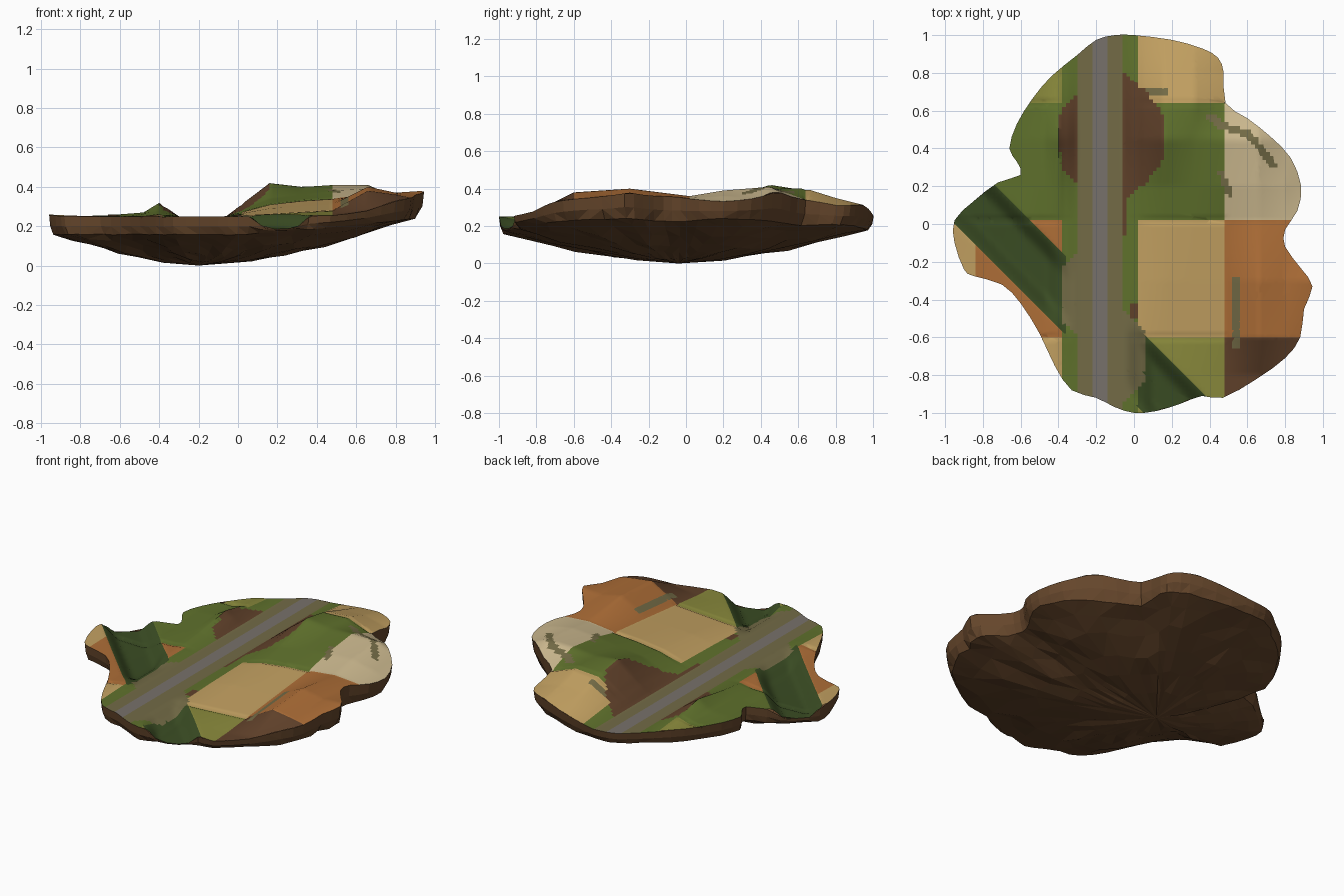
import bpy, bmesh, math, random
from mathutils import Vector

if "Cube" in bpy.data.objects:
    bpy.data.objects.remove(bpy.data.objects["Cube"])

random.seed(11)

# ---- palette (sRGB bytes converted to linear) ----
PALETTE = [
    ("grass_green", (95, 113, 44)), ("river_green", (58, 76, 35)),
    ("field_tan", (194, 160, 97)), ("clay_orange", (174, 110, 55)),
    ("meadow_olive", (138, 138, 60)), ("pale_sand", (204, 185, 143)),
    ("earth_brown", (96, 65, 42)), ("verge_olive", (115, 107, 70)),
    ("road_grey", (119, 113, 107)), ("rock_brown", (101, 70, 43))]
GRASS, RIVER, TAN, CLAY, MEADOW, SAND, EARTH, VERGE, ROAD, ROCK = range(10)


def linear(c):
    c /= 255
    return c / 12.92 if c <= 0.04045 else ((c + 0.055) / 1.055) ** 2.4


mats = []
for name, rgb in PALETTE:
    m = bpy.data.materials.new(name)
    m.diffuse_color = (*[linear(c) for c in rgb], 1)
    m.use_nodes = True
    m.node_tree.nodes["Principled BSDF"].inputs["Base Color"].default_value = m.diffuse_color
    mats.append(m)

# ---- coastline, clockwise ----
SHORE = [
    (0, 1), (.2, .975), (.36, .93), (.445, .88), (.475, .8), (.485, .64), (.6, .56),
    (.72, .465), (.83, .35), (.885, .2), (.865, .07), (.8, -.03), (.8, -.12),
    (.88, -.23), (.945, -.33), (.9, -.45), (.88, -.6), (.8, -.71), (.65, -.82),
    (.47, -.92), (.36, -.91), (.25, -.95), (.12, -.99), (0, -1), (-.1, -.97),
    (-.2, -.92), (-.33, -.88), (-.42, -.75), (-.5, -.58), (-.6, -.42), (-.7, -.32),
    (-.85, -.275), (-.9, -.24), (-.95, -.1), (-.95, .02), (-.85, .12), (-.72, .22),
    (-.6, .26), (-.62, .33), (-.66, .4), (-.62, .53), (-.54, .66), (-.44, .78),
    (-.3, .895), (-.2, .975), (-.1, 1)]
outline = []
n = len(SHORE)
for i in range(n):
    p0, p1, p2, p3 = [Vector(SHORE[(i + k) % n]) for k in (-1, 0, 1, 2)]
    outline += [p1, (9 * (p1 + p2) - p0 - p3) / 16]

# ---- terrain height: coarse relief plus a river channel ----
XS = [-.96, -.6, -.48, -.4, -.3, -.06, .16, .32, .48, .66, .8, .95]
YS = [-1, -.8, -.6, -.3, .02, .2, .45, .64, .8, 1]
RELIEF = [  # hundredths, one row per YS
    (25, 25, 25, 25, 25, 25, 25, 25, 25, 26, 28, 29),
    (25, 25, 25, 25, 25, 25, 26, 26, 26, 28, 30, 31),
    (25, 25, 25, 26, 25, 25, 26, 27, 28, 38, 36, 33),
    (25, 25, 25, 26, 25, 25, 29, 30, 31, 40, 37, 38),
    (26, 25, 25, 26, 25, 25, 31, 33, 34, 36, 35, 33),
    (26, 25, 26, 28, 25, 25, 34, 36, 38, 39, 36, 31),
    (26, 26, 27, 32, 25, 25, 42, 40, 41, 41, 35, 31),
    (26, 26, 26, 28, 25, 25, 39, 40, 34, 31, 31, 31),
    (26, 26, 26, 26, 25, 25, 34, 35, 31, 31, 31, 31),
    (26, 26, 26, 25, 25, 25, 28, 30, 30, 31, 31, 31)]


def locate(v, knots):
    v = min(max(v, knots[0]), knots[-1])
    i = max(k for k in range(len(knots) - 1) if knots[k] <= v)
    return i, (v - knots[i]) / (knots[i + 1] - knots[i])


def height(x, y):
    i, u = locate(x, XS)
    j, v = locate(y, YS)
    a, b = RELIEF[j], RELIEF[j + 1]
    z = ((a[i] * (1 - u) + a[i + 1] * u) * (1 - v) + (b[i] * (1 - u) + b[i + 1] * u) * v) / 100
    away = min(1, max(0, (abs(x + .18) - .14) / .14))   # the road stays level
    bed = min(1, 1.6 * max(0, 1 - abs(x + y + .74) / .22))
    furrow = sum(max(0, 1 - abs(y - e) / .02) for e in (.64, .02, -.6))
    furrow += sum(max(0, 1 - abs(x - e) / .02) for e in (-.38, .02))
    if x > .48:
        furrow = 0
    return z - away * (.065 * bed * bed * (3 - 2 * bed) + .008 * min(1, furrow))


# ---- painted patches ----
STREAKS = [((.4, .57), (.45, .53), .022), ((.45, .53), (.6, .475), .02),
           ((.6, .475), (.67, .4), .02), ((.67, .4), (.74, .31), .02),
           ((.46, .27), (.51, .15), .016), ((.54, -.3), (.54, -.64), .015),
           ((.06, .7), (.17, .7), .018)]


def near_streak(p):
    for a, b, w in STREAKS:
        a, d = Vector(a), Vector(b) - Vector(a)
        t = min(1, max(0, (p - a).dot(d) / d.length_squared))
        if (p - a - d * t).length < w:
            return True
    return False


def bulge(y, mid, half, size, cap=1):
    return min(cap, size * max(0, 1 - ((y - mid) / half) ** 2))


def paint(x, y):
    if -.3 < x < -.06:
        return ROAD if -.22 < x < -.14 else VERGE
    if -.3 - bulge(y, -.37, .22, .14, .075) < x < -.06 + bulge(y, -.7, .25, .16, .112):
        return VERGE
    if -.3 - bulge(y, .45, .25, .12, .09) < x < -.06 + bulge(y, .46, .34, .24, .215):
        return EARTH
    if -.06 < x < -.04 and -.06 < y < .2 or -.02 < x < .02 and -.5 < y < -.42:
        return EARTH
    if -.95 < x + y < -.53 and (x < -.37 or x > .01):
        return RIVER
    if near_streak(Vector((x, y))):
        return VERGE
    if -.38 < x < .02:
        return GRASS
    if x < -.38:
        if y > .02:
            return MEADOW if y > .64 else GRASS
        return TAN if x < -.84 or y < -.6 else CLAY
    if x < .48:
        return TAN if y > .64 else GRASS if y > .02 else TAN if y > -.6 else MEADOW
    return SAND if y > .02 else CLAY if y > -.6 else EARTH


def finish(bm, name, used):
    me = bpy.data.meshes.new(name)
    bm.to_mesh(me)
    bm.free()
    for k in used:
        me.materials.append(mats[k])
    ob = bpy.data.objects.new(name, me)
    bpy.context.collection.objects.link(ob)
    return ob


# ---- ground surface: coastline sheet sliced into a fine grid ----
bm = bmesh.new()
bm.faces.new([bm.verts.new((p.x, p.y, 0)) for p in reversed(outline)])
bmesh.ops.triangulate(bm, faces=bm.faces[:])


def cut(co, no):
    bmesh.ops.bisect_plane(bm, geom=bm.verts[:] + bm.edges[:] + bm.faces[:],
                           dist=1e-5, plane_co=co, plane_no=no)


for s in (-.95, -.74, -.53):
    cut((s, 0, 0), (1, 1, 0))
for k in range(-49, 50):
    cut((k * .02, 0, 0), (1, 0, 0))
    cut((0, k * .02, 0), (0, 1, 0))
for f in bm.faces:
    c = f.calc_center_median()
    f.material_index = paint(c.x, c.y)
for v in bm.verts:
    v.co.z = height(v.co.x, v.co.y)
bm.normal_update()
ground = finish(bm, "ground_surface", range(9))
bpy.context.view_layer.objects.active = ground
ground.select_set(True)
bpy.ops.object.shade_smooth_by_angle(angle=math.radians(60))

# ---- earth rim and rocky underside: rings shrinking to a low centre ----
HUB = Vector((-.2, -.04))


def rim_base(p):
    return .155 + .09 * max(0, p.x) ** 1.3 + .02 * max(0, p.y)


def rings_to_mesh(rings, name, mat, tip=None):
    bm = bmesh.new()
    loops = [[bm.verts.new(co) for co in ring] for ring in rings]
    for a, b in zip(loops, loops[1:]):
        m, step = len(b), len(a) // len(b)   # a ring may have twice the points of the next
        for i in range(m):
            j = (i + 1) % m
            strip = [a[(i * step + k) % len(a)] for k in range(step + 1)]
            bm.faces.new((*strip, b[j], b[i]))
    if tip:
        t = bm.verts.new(tip)
        m = len(loops[-1])
        for i in range(m):
            bm.faces.new((loops[-1][i], loops[-1][(i + 1) % m], t))
    bmesh.ops.triangulate(bm, faces=bm.faces[:])
    return finish(bm, name, [mat])


def ring(t, rough, step):
    pts = []
    for p in outline[::step]:
        q = HUB + (p - HUB) * t * random.uniform(1 - rough, 1 + rough)
        pts.append((*q, rim_base(p) * (t / .97) ** 1.75 + random.uniform(0, rough * .5)))
    return pts


crest = [(p.x, p.y, height(p.x, p.y)) for p in outline]
foot = ring(.97, .01, 1)
belly = [(*(HUB + (p - HUB) * .993), .45 * crest[i][2] + .55 * foot[i][2])
         for i, p in enumerate(outline)]
rings_to_mesh([crest, belly, foot], "earth_rim", ROCK)
rings_to_mesh([foot, ring(.86, .03, 2), ring(.72, .035, 2), ring(.56, .035, 2),
               ring(.4, .035, 2), ring(.24, .025, 2)],
              "rocky_underside", ROCK, (HUB.x, HUB.y, 0))
